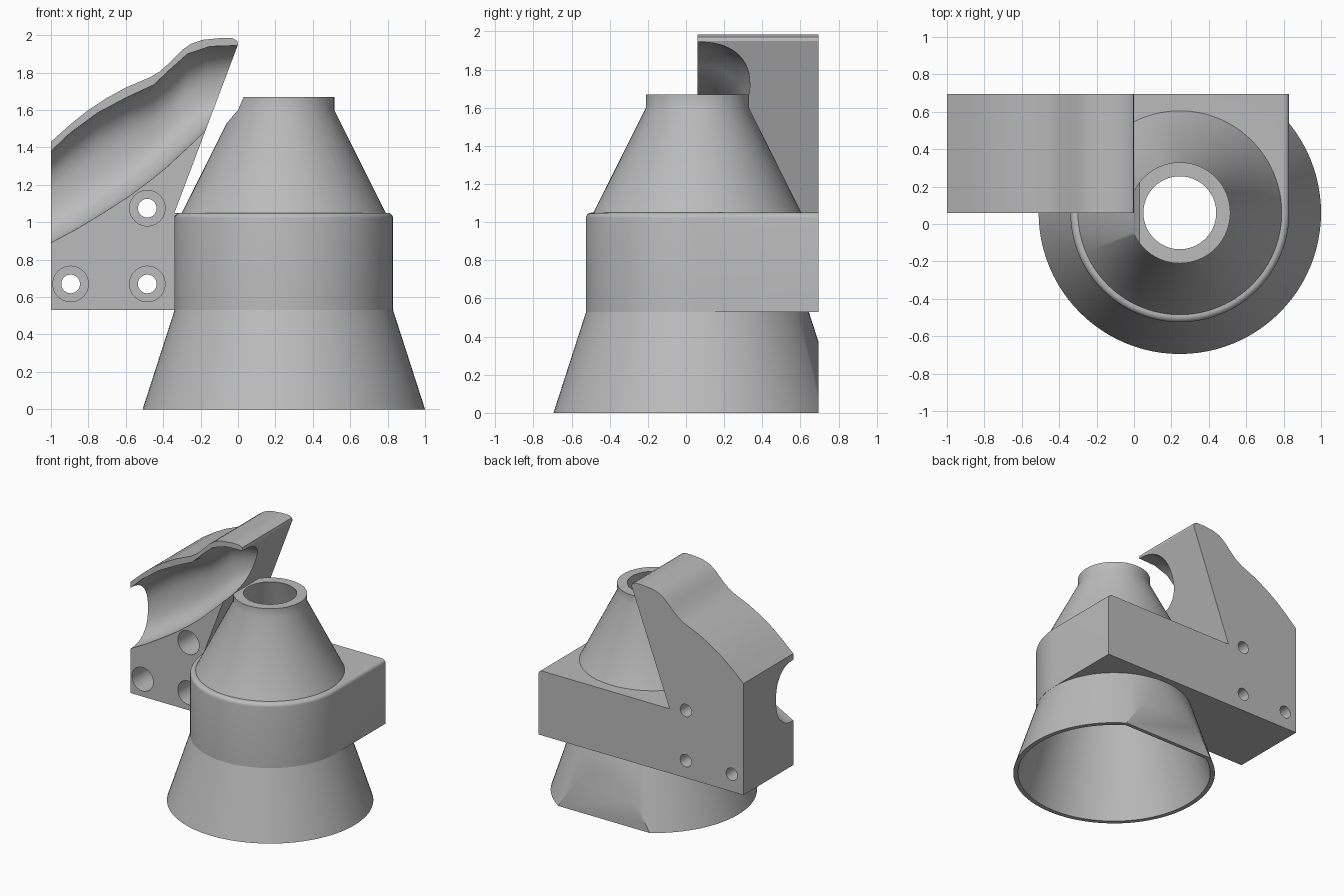
import bpy, bmesh, math
from mathutils import Vector

cube = bpy.data.objects.get("Cube")
if cube:
    bpy.data.objects.remove(cube)

AX, AY = 0.245, 0.06        # vertical axis of the funnel
FRONT, BACK = 0.06, 0.695   # bracket faces
LOW, TOP = 0.53, 1.05       # collar heights
R = 0.585
SEG = 96

grey = bpy.data.materials.new("plain grey")
grey.use_nodes = True
colour = (0.5, 0.5, 0.5, 1)
grey.diffuse_color = colour
grey.node_tree.nodes["Principled BSDF"].inputs["Base Color"].default_value = colour


def finish(name, bm):
    bmesh.ops.recalc_face_normals(bm, faces=bm.faces)
    mesh = bpy.data.meshes.new(name)
    bm.to_mesh(mesh)
    bm.free()
    mesh.materials.append(grey)
    obj = bpy.data.objects.new(name, mesh)
    bpy.context.collection.objects.link(obj)
    return obj


def loft(name, rings):
    """Closed solid through rings with equal point counts."""
    bm = bmesh.new()
    loops = [[bm.verts.new(p) for p in ring] for ring in rings]
    n = len(loops[0])
    for a, b in zip(loops, loops[1:]):
        for i in range(n):
            j = (i + 1) % n
            bm.faces.new((a[i], a[j], b[j], b[i]))
    bm.faces.new(loops[0])
    bm.faces.new(loops[-1])
    return finish(name, bm)


def circle(r, z, x=AX, y=AY):
    return [(x + r * math.cos(2 * math.pi * i / SEG),
             y + r * math.sin(2 * math.pi * i / SEG), z) for i in range(SEG)]


def revolve(name, profile):
    return loft(name, [circle(r, z) for r, z in profile])


def slab(name, outline, y0, y1):
    """Outline in x and z, extruded along y."""
    return loft(name, [[(x, y, z) for x, z in outline] for y in (y0, y1)])


def combine(target, tool, operation):
    mod = target.modifiers.new(operation.lower(), 'BOOLEAN')
    mod.object, mod.operation, mod.solver = tool, operation, 'EXACT'
    bpy.ops.object.select_all(action='DESELECT')
    bpy.context.view_layer.objects.active = target
    target.select_set(True)
    bpy.ops.object.modifier_apply(modifier=mod.name)
    bpy.data.objects.remove(tool)


def trim_behind(target, y):
    box = [(-2, -1), (2, -1), (2, 3), (-2, 3)]
    combine(target, slab("trim", box, y, y + 2), 'DIFFERENCE')


# Funnel: flared skirt, upper cone and short neck, flattened at the back
funnel = revolve("funnel_body", [(0.755, 0), (R - 0.001, LOW), (0.56, 0.6),
                                 (0.56, 1.02), (0.27, 1.6), (0.27, 1.67)])
trim_behind(funnel, BACK)

# Clearance notch on the neck beside the arm
notch = [(-0.06, 1.53), (0, 1.6), (0.03, 1.67), (0.05, 1.72), (-0.2, 1.72), (-0.2, 1.53)]
combine(funnel, slab("notch", notch, -0.3, 0.4), 'DIFFERENCE')

# Collar: round at the front, square at the back, rounded top edge
outline = [(AX - R, BACK)]
for i in range(SEG // 2 + 1):
    a = math.pi + 2 * math.pi * i / SEG
    outline.append((AX + R * math.cos(a), AY + R * math.sin(a)))
outline.append((AX + R, BACK))
collar = loft("collar", [[(x, y, z) for x, y in outline] for z in (LOW, TOP)])
bm = bmesh.new()
bm.from_mesh(collar.data)
rim = [e for e in bm.edges if all(v.co.z > TOP - 0.01 for v in e.verts)
       and not all(v.co.y > BACK - 0.01 for v in e.verts)]
bmesh.ops.bevel(bm, geom=rim, offset=0.03, segments=5, profile=0.5, affect='EDGES')
bm.to_mesh(collar.data)
bm.free()

# Arm: mounting plate sweeping up to a leaning hood
arm = slab("arm", [(-1, LOW), (-0.2, LOW), (-0.2, TOP), (-0.34, TOP),
                   (0, 1.95), (-0.004, 1.97), (-0.03, 1.984), (-0.1, 1.984),
                   (-0.19, 1.975), (-0.25, 1.955), (-0.3, 1.92), (-0.34, 1.88),
                   (-0.38, 1.84), (-0.42, 1.805), (-0.47, 1.775), (-0.6, 1.72),
                   (-0.7, 1.665), (-0.8, 1.6), (-0.9, 1.52), (-1, 1.43)],
           FRONT, BACK)

# Curved channel: lower point, upper point and depth of each cross-section
sections = [((-1.1, 0.83), (-1.1, 1.29), 0.22), ((-1, 0.89), (-1, 1.38), 0.22),
            ((-0.86, 0.965), (-0.9, 1.475), 0.23), ((-0.72, 1.05), (-0.75, 1.585), 0.24),
            ((-0.58, 1.14), (-0.6, 1.665), 0.25), ((-0.46, 1.23), (-0.45, 1.735), 0.26),
            ((-0.38, 1.295), (-0.36, 1.82), 0.27), ((-0.3, 1.37), (-0.27, 1.9), 0.275),
            ((-0.23, 1.435), (-0.15, 1.94), 0.275), ((-0.17, 1.495), (-0.002, 1.945), 0.275),
            ((-0.05, 1.6), (0.12, 1.96), 0.275)]
rings = []
STEPS = 28
for low, high, depth in sections:
    low, high = Vector(low), Vector(high)
    mid, half = (low + high) / 2, (high - low) / 2
    ring = [(low.x, FRONT - 0.1, low.y)]
    for i in range(STEPS + 1):
        a = math.pi * i / STEPS
        c, s = math.cos(a), math.sin(a)
        p = mid - half * math.copysign(abs(c) ** 0.85, c)
        ring.append((p.x, FRONT + depth * max(s, 0) ** 0.85, p.y))
    ring.append((high.x, FRONT - 0.1, high.y))
    rings.append(ring)
combine(arm, loft("channel", rings), 'DIFFERENCE')

# Counterbored bolt holes
for x, z in ((-0.485, 1.075), (-0.485, 0.67), (-0.895, 0.67)):
    for r, y0, y1 in ((0.095, -0.1, 0.4), (0.05, 0.3, 0.9)):
        ring = [(px, pz) for px, pz, _ in circle(r, 0, x, z)][::2]
        combine(arm, slab("bolt_hole", ring, y0, y1), 'DIFFERENCE')

# Join everything, then hollow the funnel with one straight cone
combine(collar, arm, 'UNION')
combine(funnel, collar, 'UNION')
cavity = revolve("cavity", [(0.7357, -0.05), (0.179, 1.72)])
trim_behind(cavity, BACK - 0.03)
combine(funnel, cavity, 'DIFFERENCE')
funnel.name = "funnel_with_bracket"

bpy.ops.object.select_all(action='DESELECT')
bpy.context.view_layer.objects.active = funnel
funnel.select_set(True)
bpy.ops.object.shade_smooth_by_angle(angle=math.radians(30))
